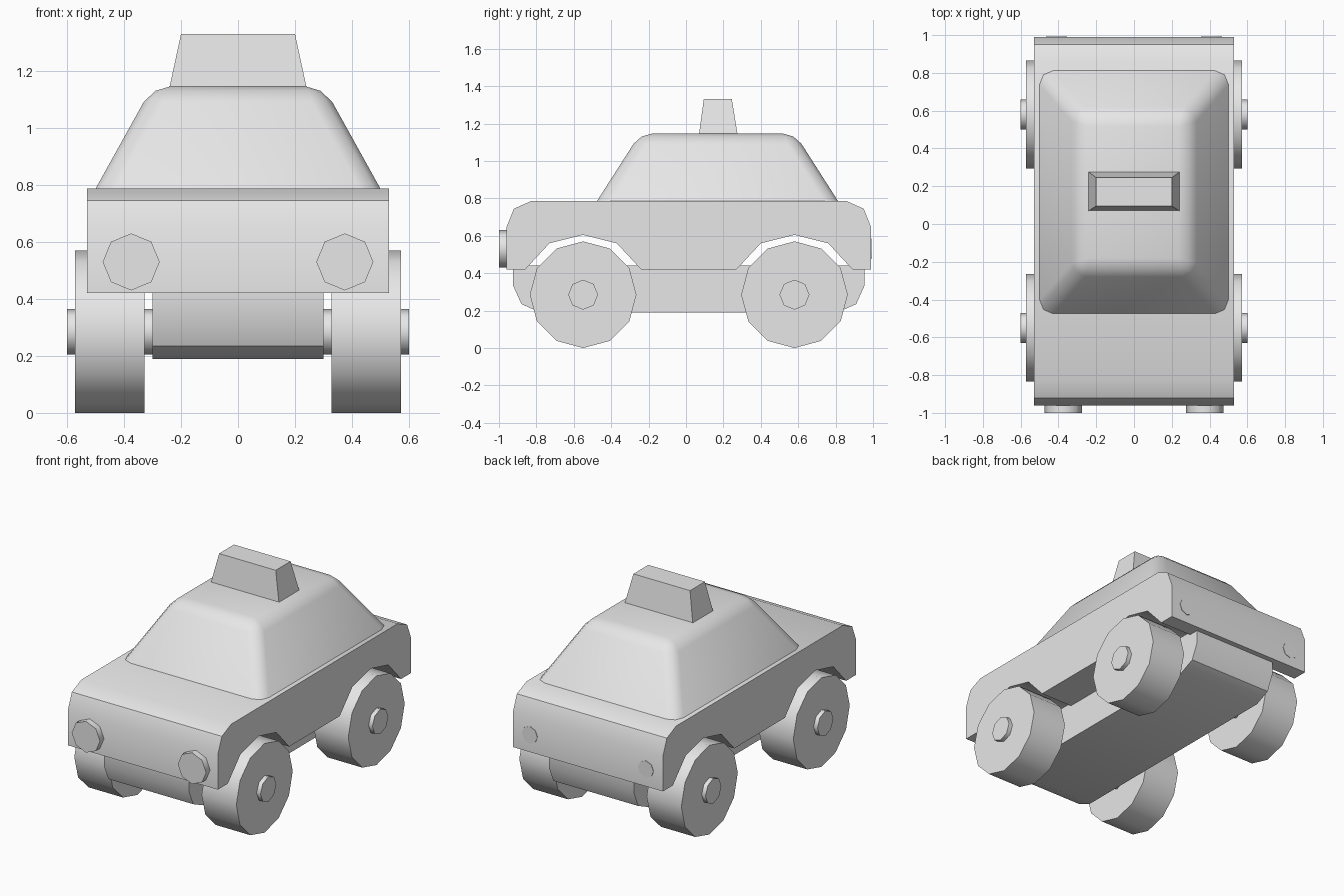
import bpy, bmesh, math
from mathutils import Matrix

if "Cube" in bpy.data.objects:
    bpy.data.objects.remove(bpy.data.objects["Cube"], do_unlink=True)

grey = bpy.data.materials.new("light grey")
grey.use_nodes = True
grey.diffuse_color = (0.8, 0.8, 0.8, 1)
grey.node_tree.nodes["Principled BSDF"].inputs["Base Color"].default_value = (0.8, 0.8, 0.8, 1)


def finish(name, bm, angle=None):
    """Turn a bmesh into a named object, smoothed below the given angle."""
    bmesh.ops.recalc_face_normals(bm, faces=bm.faces[:])
    mesh = bpy.data.meshes.new(name)
    bm.to_mesh(mesh)
    bm.free()
    mesh.materials.append(grey)
    ob = bpy.data.objects.new(name, mesh)
    bpy.context.collection.objects.link(ob)
    if angle:
        bpy.ops.object.select_all(action='DESELECT')
        ob.select_set(True)
        bpy.context.view_layer.objects.active = ob
        bpy.ops.object.shade_smooth_by_angle(angle=math.radians(angle))
    return ob


def extrude_profile(name, points, half_width, angle):
    """Sweep a side profile of (y, z) points across the width."""
    bm = bmesh.new()
    face = bm.faces.new([bm.verts.new((-half_width, y, z)) for y, z in points])
    out = bmesh.ops.extrude_face_region(bm, geom=[face])["geom"]
    moved = [v for v in out if isinstance(v, bmesh.types.BMVert)]
    bmesh.ops.translate(bm, verts=moved, vec=(2 * half_width, 0, 0))
    return finish(name, bm, angle)


def cylinder(name, centre, radius, length, sides, axis, angle=50):
    """Cylinder along X or Y with a corner pointing straight up."""
    bm = bmesh.new()
    bmesh.ops.create_cone(bm, cap_ends=True, segments=sides, radius1=radius,
                          radius2=radius, depth=length)
    turn = Matrix.Rotation(math.pi / 2, 4, 'Y' if axis == 'X' else 'X')
    bmesh.ops.transform(bm, verts=bm.verts[:], matrix=Matrix.Translation(centre) @ turn)
    return finish(name, bm, angle)


def frustum(bottom, top):
    """Tapered box; each end is (half width, y front, y back, z)."""
    bm = bmesh.new()
    rings = [[bm.verts.new(p) for p in ((-w, f, z), (w, f, z), (w, b, z), (-w, b, z))]
             for w, f, b, z in (bottom, top)]
    for ring in rings:
        bm.faces.new(ring)
    for i in range(4):
        j = (i + 1) % 4
        bm.faces.new((rings[0][i], rings[0][j], rings[1][j], rings[1][i]))
    bmesh.ops.recalc_face_normals(bm, faces=bm.faces[:])
    return bm


AXLES = {"front": -0.55, "rear": 0.58}
HUB_Z = 0.285


def arch(y):
    """Wheel arch outline, from front to back."""
    return [(y - 0.31, 0.42), (y - 0.18, 0.56), (y, 0.605), (y + 0.18, 0.56), (y + 0.31, 0.42)]


# Body with rounded ends and wheel arches
body_profile = ([(-0.96, 0.42)] + arch(AXLES["front"]) + arch(AXLES["rear"]) +
                [(0.99, 0.42), (0.99, 0.645), (0.95, 0.745), (0.855, 0.787),
                 (-0.825, 0.787), (-0.92, 0.745), (-0.96, 0.645)])
extrude_profile("body", body_profile, 0.53, 40)

# Narrow chassis below
extrude_profile("chassis", [(-0.925, 0.44), (-0.925, 0.335), (-0.88, 0.235), (-0.78, 0.19),
                            (0.81, 0.19), (0.91, 0.235), (0.955, 0.335), (0.955, 0.44)], 0.3, 40)

# Cabin with rounded roof and corner edges
bm = frustum((0.5, -0.475, 0.812, 0.787), (0.3, -0.245, 0.582, 1.147))
edges = [e for e in bm.edges if max(v.co.z for v in e.verts) > 1]
bmesh.ops.bevel(bm, geom=edges, offset=0.065, segments=2, profile=0.5, affect='EDGES')
finish("cabin", bm, 50)

# Roof sign
finish("roof_sign", frustum((0.24, 0.07, 0.275, 1.145), (0.2, 0.095, 0.245, 1.33)))

# Axles and wheels
for end, y in AXLES.items():
    cylinder(end + "_axle", (0, y, HUB_Z), 0.08, 1.2, 8, 'X')
    for side, s in (("left", 1), ("right", -1)):
        cylinder(f"{end}_{side}_wheel", (s * 0.45, y, HUB_Z), HUB_Z, 0.245, 12, 'X')

# Headlights and flush tail lights
for side, s in (("left", 1), ("right", -1)):
    cylinder(side + "_headlight", (s * 0.375, -0.96, 0.53), 0.1, 0.08, 8, 'Y')
    cylinder(side + "_tail_light", (s * 0.41, 0.99, 0.53), 0.055, 0.006, 8, 'Y')
